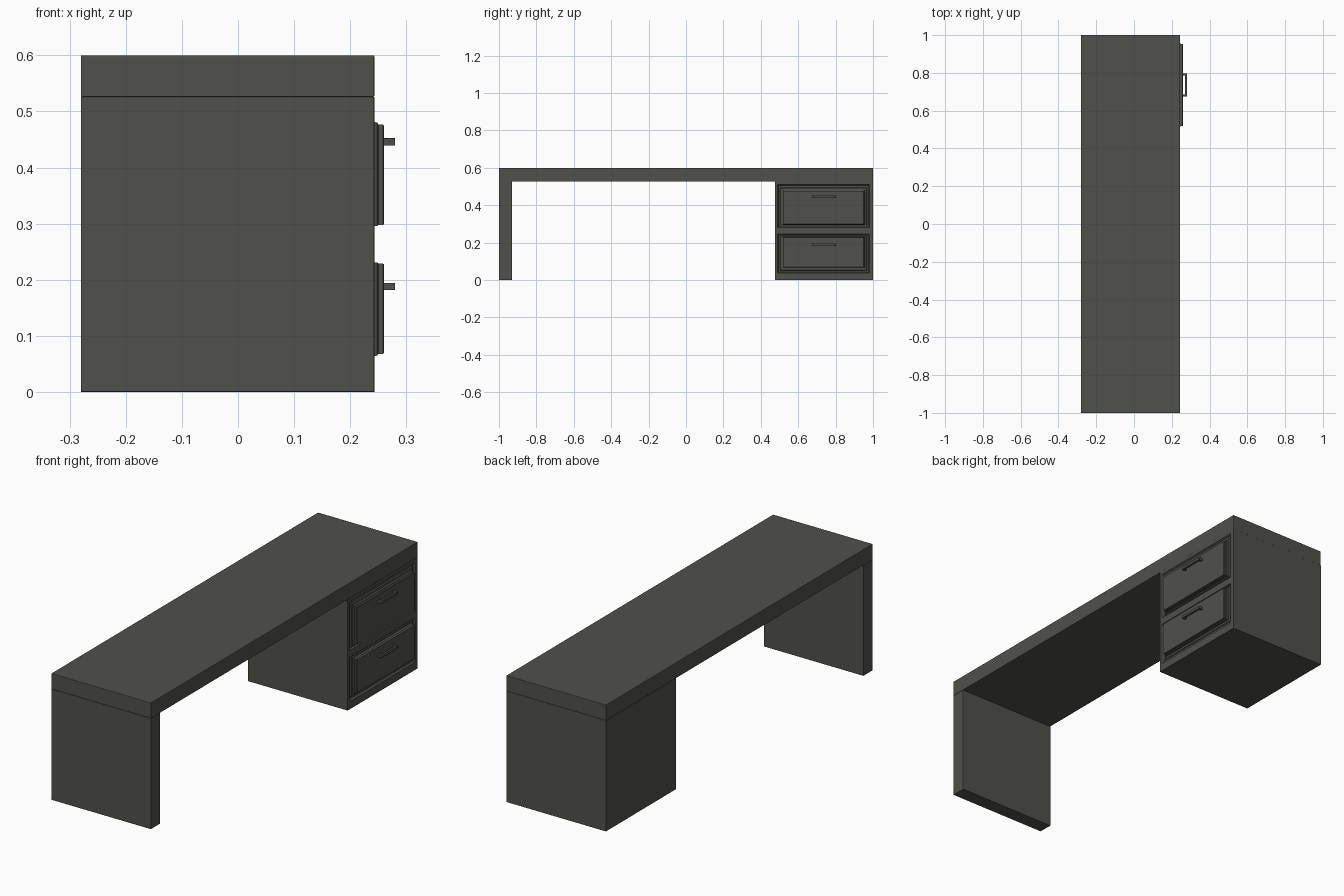
import bpy, bmesh
from mathutils import Vector

cube = bpy.data.objects.get("Cube")
if cube:
    bpy.data.objects.remove(cube, do_unlink=True)

# single charcoal finish
charcoal = bpy.data.materials.new("charcoal")
charcoal.use_nodes = True
colour = (0.08, 0.08, 0.07, 1)
charcoal.diffuse_color = colour
charcoal.node_tree.nodes["Principled BSDF"].inputs["Base Color"].default_value = colour

BACK, FRONT = -0.28, 0.243      # depth limits of the desk
TOP_Z, UNDER_Z = 0.6, 0.526     # worktop thickness
CAB = 0.475                     # inner side of the drawer cabinet


def finish(name, bm, bevel=0):
    mesh = bpy.data.meshes.new(name)
    bm.to_mesh(mesh)
    bm.free()
    obj = bpy.data.objects.new(name, mesh)
    bpy.context.collection.objects.link(obj)
    mesh.materials.append(charcoal)
    if bevel:
        mod = obj.modifiers.new("Bevel", 'BEVEL')
        mod.width = bevel
        mod.segments = 2
    return obj


def add_box(bm, low, high):
    low, high = Vector(low), Vector(high)
    verts = bmesh.ops.create_cube(bm, size=1)["verts"]
    for v in verts:
        v.co = (low + high) / 2 + v.co * (high - low)


def box(name, low, high, bevel=0.002):
    bm = bmesh.new()
    add_box(bm, low, high)
    return finish(name, bm, bevel)


# worktop, side panel and cabinet
box("worktop", (BACK, -1, UNDER_Z), (FRONT, 1, TOP_Z))
box("side_panel", (BACK, -1, 0), (FRONT, -0.93, UNDER_Z))
box("cabinet_body", (BACK, CAB, 0), (FRONT - 0.01, 1, UNDER_Z), 0)

# face frame around the two drawers
Y0, Y1 = 0.49, 0.98
frame = bmesh.new()
for y0, y1 in ((CAB, Y0), (Y1, 1)):
    add_box(frame, (FRONT - 0.01, y0, 0), (FRONT, y1, UNDER_Z))
for z0, z1 in ((0, 0.037), (0.246, 0.28), (0.51, UNDER_Z)):
    add_box(frame, (FRONT - 0.01, Y0, z0), (FRONT, Y1, z1))
finish("cabinet_face_frame", frame)


def drawer_front(name, outer, inner):
    """Loft moulded rings from the frame opening to the raised panel."""
    profile = ((0, FRONT), (0.15, 0.235), (0.45, 0.235), (0.55, 0.24),
               (0.85, 0.24), (0.9, 0.248), (1, 0.25), (1, 0.258), (1.06, 0.26))
    bm = bmesh.new()
    previous = None
    for t, x in profile:
        y0, y1, z0, z1 = (a + (b - a) * t for a, b in zip(outer, inner))
        ring = [bm.verts.new((x, y, z))
                for y, z in ((y0, z0), (y1, z0), (y1, z1), (y0, z1))]
        if previous:
            for i in range(4):
                j = (i + 1) % 4
                bm.faces.new((previous[i], previous[j], ring[j], ring[i]))
        previous = ring
    bm.faces.new(previous)
    finish(name, bm)


def handle(name, z):
    bm = bmesh.new()
    z0, z1 = z - 0.0065, z + 0.0065
    add_box(bm, (0.27, 0.674, z0), (0.28, 0.798, z1))
    for y in (0.674, 0.786):
        add_box(bm, (0.258, y, z0), (0.271, y + 0.012, z1))
    finish(name, bm, 0.001)


# drawers
drawer_front("upper_drawer", (Y0, Y1, 0.28, 0.51), (0.52, 0.952, 0.298, 0.477))
drawer_front("lower_drawer", (Y0, Y1, 0.037, 0.246), (0.52, 0.952, 0.068, 0.229))
handle("upper_drawer_handle", 0.446)
handle("lower_drawer_handle", 0.188)
